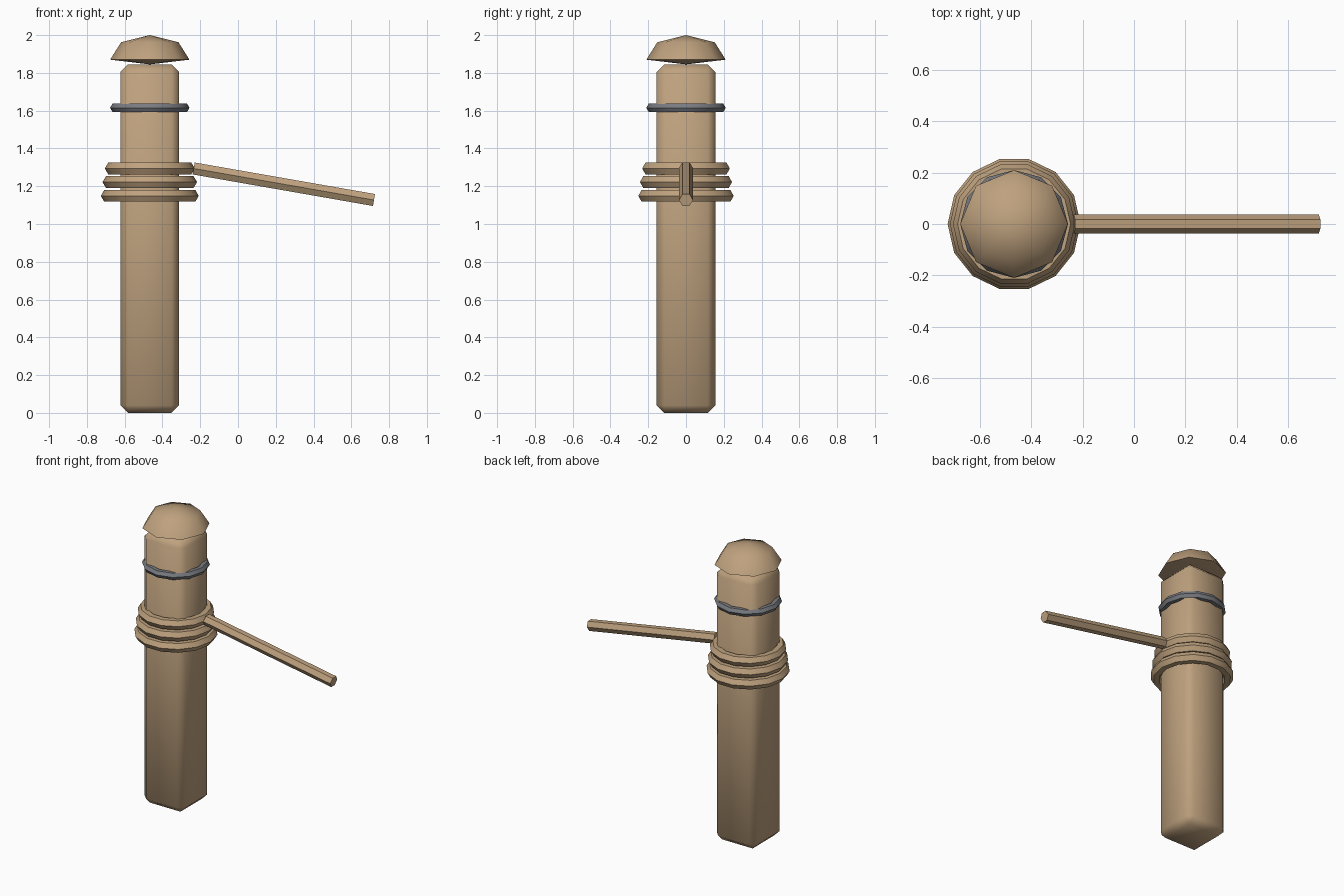
import bpy
import bmesh
from math import cos, sin, pi, radians
from mathutils import Vector

if "Cube" in bpy.data.objects:
    bpy.data.objects.remove(bpy.data.objects["Cube"], do_unlink=True)

POST_X = -0.467


def material(name, color):
    mat = bpy.data.materials.new(name)
    mat.use_nodes = True
    mat.diffuse_color = color
    mat.node_tree.nodes["Principled BSDF"].inputs["Base Color"].default_value = color
    return mat


wood = material("tan wood", (0.52, 0.36, 0.21, 1))
iron = material("grey iron", (0.19, 0.20, 0.22, 1))


def finish(bm, name, mat, location):
    """Turn a bmesh into a shaded object."""
    bmesh.ops.recalc_face_normals(bm, faces=bm.faces)
    mesh = bpy.data.meshes.new(name)
    bm.to_mesh(mesh)
    bm.free()
    mesh.materials.append(mat)
    obj = bpy.data.objects.new(name, mesh)
    obj.location = location
    bpy.context.collection.objects.link(obj)
    bpy.ops.object.select_all(action='DESELECT')
    obj.select_set(True)
    bpy.context.view_layer.objects.active = obj
    bpy.ops.object.shade_smooth_by_angle(angle=radians(50))
    return obj


def ring(bm, sides, radius, z):
    return [bm.verts.new((radius * cos(2 * pi * i / sides),
                          radius * sin(2 * pi * i / sides), z)) for i in range(sides)]


def bridge(bm, a, b):
    n = len(a)
    for i in range(n):
        j = (i + 1) % n
        bm.faces.new((a[i], a[j], b[j], b[i]))


def band(name, mat, z, outer, tube, sides):
    """Hoop with a six-sided section, its outer corner level with the centre."""
    bm = bmesh.new()
    loops = [ring(bm, sides, outer - tube + tube * cos(k * pi / 3), tube * sin(k * pi / 3))
             for k in range(6)]
    for k in range(6):
        bridge(bm, loops[k], loops[(k + 1) % 6])
    return finish(bm, name, mat, (POST_X, 0, z))


# Square post with chamfered edges
bm = bmesh.new()
bmesh.ops.create_cube(bm, size=1)
bmesh.ops.scale(bm, vec=(0.31, 0.31, 1.845), verts=bm.verts)
bmesh.ops.bevel(bm, geom=bm.edges[:], offset=0.04, segments=1, affect='EDGES')
finish(bm, "post", wood, (POST_X, 0, 0.9225))

# Eight-sided dome cap with a shallow conical underside
bm = bmesh.new()
rim = ring(bm, 8, 0.21, 0)
shoulder = ring(bm, 8, 0.152, 0.092)
bridge(bm, rim, shoulder)
for loop, tip_z in ((rim, -0.025), (shoulder, 0.13)):
    tip = bm.verts.new((0, 0, tip_z))
    for i in range(8):
        bm.faces.new((loop[i], loop[(i + 1) % 8], tip))
finish(bm, "cap", wood, (POST_X, 0, 1.87))

# Metal hoop and rope coils
band("metal_hoop", iron, 1.615, 0.21, 0.026, 12)
for name, z, outer in (("upper", 1.294, 0.238), ("middle", 1.222, 0.25), ("lower", 1.149, 0.259)):
    band(name + "_rope_coil", wood, z, outer, 0.036, 14)

# Loose rope end, sloping down and away from the upper coil
start, end = Vector((-0.235, 0, 1.294)), Vector((0.72, 0, 1.127))
axis = end - start
bm = bmesh.new()
bmesh.ops.create_cone(bm, cap_ends=True, segments=6, radius1=0.037, radius2=0.037,
                      depth=axis.length)
if max(v.co.y for v in bm.verts) < 0.036:
    bmesh.ops.rotate(bm, verts=bm.verts, matrix=Vector((1, 0, 0)).rotation_difference(
        Vector((0, 1, 0))).to_matrix())
rope = finish(bm, "rope_tail", wood, (start + end) / 2)
rope.rotation_euler = (0, axis.angle(Vector((0, 0, 1))), 0)
